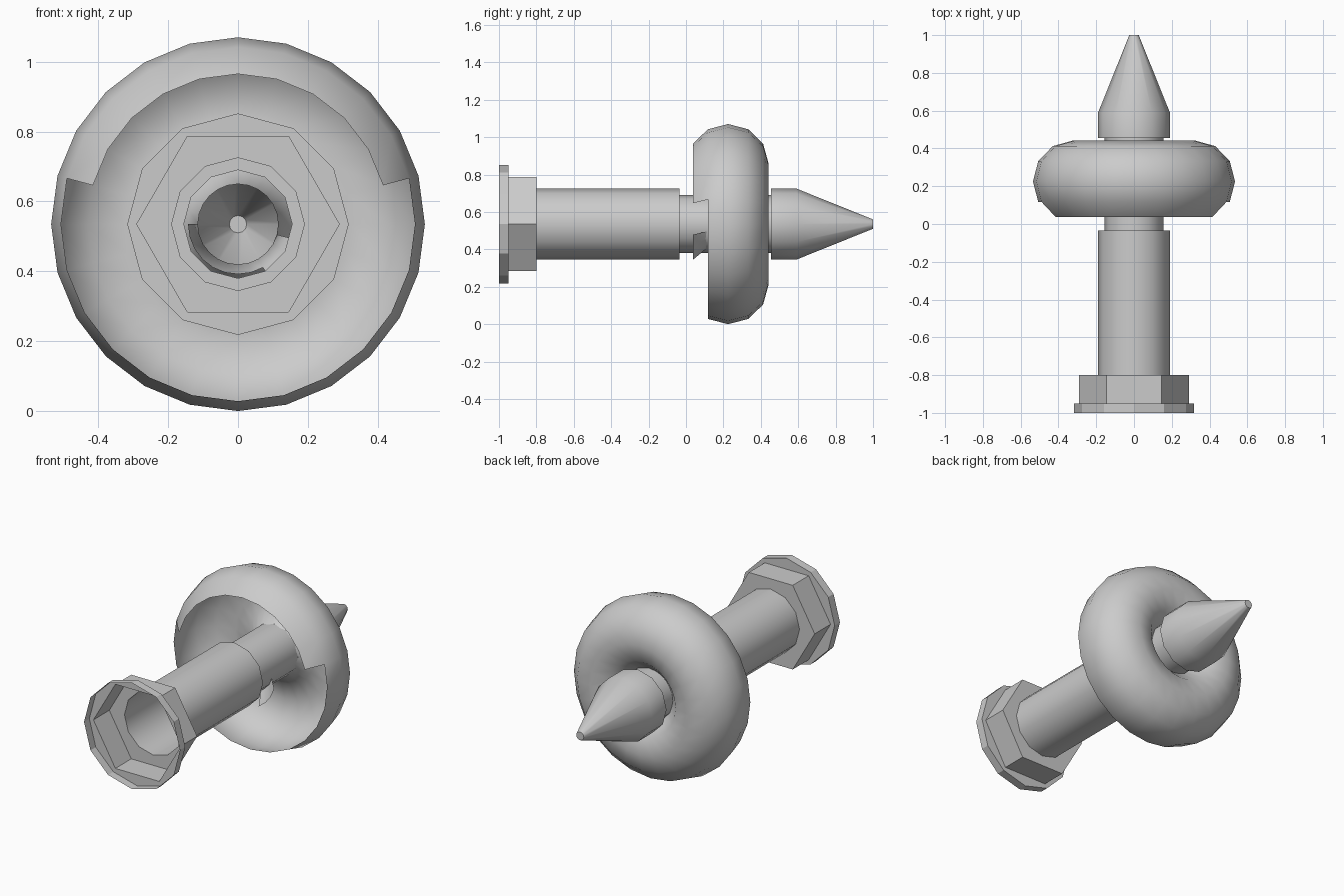
import bpy, bmesh
from math import sin, cos, radians, pi

if "Cube" in bpy.data.objects:
    bpy.data.objects.remove(bpy.data.objects["Cube"])

CZ = 0.535  # height of the long axis


def point(r, a, y):
    return (r * cos(a), y, CZ + r * sin(a))


def finish(name, bm, angle):
    bmesh.ops.recalc_face_normals(bm, faces=bm.faces)
    me = bpy.data.meshes.new(name)
    bm.to_mesh(me)
    bm.free()
    ob = bpy.data.objects.new(name, me)
    bpy.context.collection.objects.link(ob)
    bpy.ops.object.select_all(action='DESELECT')
    ob.select_set(True)
    bpy.context.view_layer.objects.active = ob
    bpy.ops.object.shade_smooth_by_angle(angle=radians(angle))
    return ob


def lathe(name, profile, n=12, cap=False, angle=35):
    """profile: (radius, y, hexagonal?) rings around the y axis, open shell"""
    bm = bmesh.new()
    rings = []
    for r, y, hexa in profile:
        rings.append([bm.verts.new(point(
            r * (cos(pi / 6) if hexa and i % 2 else 1), 2 * pi * i / n, y))
            for i in range(n)])
    for a, b in zip(rings, rings[1:]):
        for i in range(n):
            j = (i + 1) % n
            bm.faces.new((a[i], a[j], b[j], b[i]))
    if cap:
        bm.faces.new(rings[-1])
    return finish(name, bm, angle)


# open flange and hexagonal collar at the front end
lathe("hex_collar", [(0.317, -1, 0), (0.317, -0.95, 0), (0.29, -0.95, 1),
                     (0.29, -0.8, 1), (0.19, -0.8, 0)], angle=25)
# hollow barrel, neck and pointed nose
lathe("barrel", [(0.19, -0.8, 0), (0.19, -0.035, 0), (0.155, -0.035, 0),
                 (0.155, 0.455, 0), (0.19, 0.455, 0), (0.19, 0.59, 0),
                 (0.025, 1.0, 0)], cap=True)

# ring shell: a torus with most of its front faces left open
SEG, SIDES, MAJOR, MINOR, CY = 24, 12, 0.325, 0.21, 0.225
bm = bmesh.new()
grid = [[bm.verts.new(point(MAJOR + MINOR * cos(2 * pi * k / SIDES),
                            2 * pi * i / SEG,
                            CY + MINOR * 1.03 * sin(2 * pi * k / SIDES)))
         for k in range(SIDES)] for i in range(SEG)]


def keep(i, k):
    if k < 6 or k == 11:          # back half and outer rim
        return True
    if k == 10:                   # front lip on the upper part
        return 1 <= i < 11
    if k == 6:                    # lower inner lip
        return 12 <= i < 23
    if k == 7:                    # small leftover flap
        return 20 <= i < 23
    return False


for i in range(SEG):
    for k in range(SIDES):
        if keep(i, k):
            a, b = grid[i], grid[(i + 1) % SEG]
            m = (k + 1) % SIDES
            bm.faces.new((a[k], b[k], b[m], a[m]))
bmesh.ops.delete(bm, geom=[v for v in bm.verts if not v.link_faces],
                 context='VERTS')
finish("ring_shell", bm, 50)
